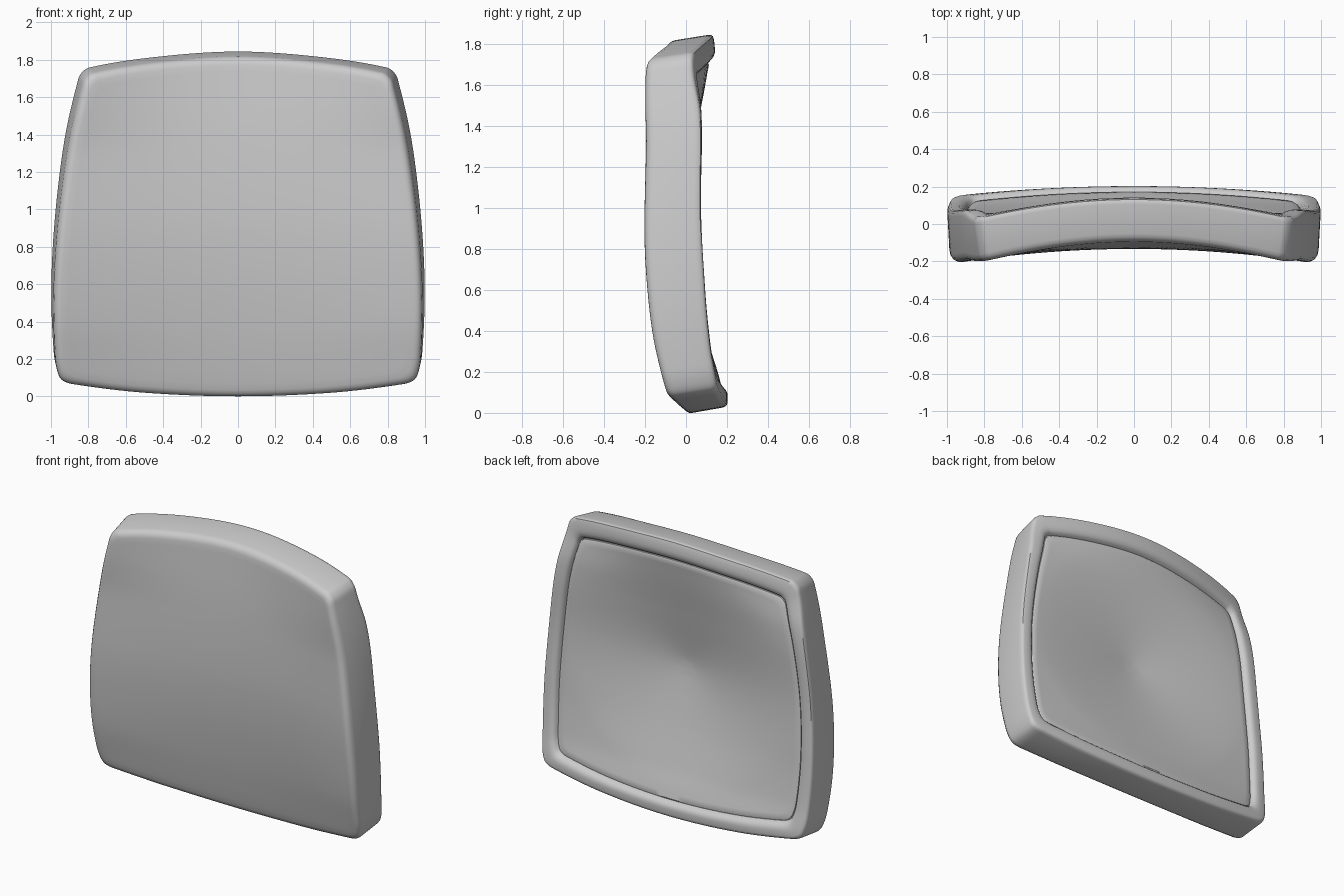
import bpy, bmesh
from mathutils import Vector
from mathutils.geometry import interpolate_bezier

if "Cube" in bpy.data.objects:
    bpy.data.objects.remove(bpy.data.objects["Cube"])

CZ = 0.925  # centre height of the outline


def curve_value(table, v):
    """Smooth (Hermite) lookup in a table of (position, value)."""
    n = len(table)
    v = min(max(v, table[0][0]), table[-1][0])
    i = next(k for k in range(n - 1) if v <= table[k + 1][0])

    def slope(k):
        a, b = table[max(k - 1, 0)], table[min(k + 1, n - 1)]
        return (b[1] - a[1]) / (b[0] - a[0])
    (x0, y0), (x1, y1) = table[i], table[i + 1]
    h = x1 - x0
    t = (v - x0) / h
    return ((2*t**3 - 3*t*t + 1) * y0 + (t**3 - 2*t*t + t) * h * slope(i)
            + (3*t*t - 2*t**3) * y1 + (t**3 - t*t) * h * slope(i + 1))


# depth profiles by height: centre line, and sideways bend (times x squared)
FRONT = [(0, -.002), (.15, -.036), (.4, -.08), (.7, -.117), (1, -.133), (1.4, -.124), (1.85, -.09)]
FRONT_BEND = [(0, .075), (.2, .082), (.4, .09), (.7, .085), (1.3, .082), (1.6, .125), (1.85, .165)]
BACK = [(0, .203), (.1, .199), (.3, .147), (.6, .1), (.95, .08), (1.3, .097), (1.6, .126), (1.75, .141), (1.85, .13)]
BACK_BEND = [(0, .065), (.3, .03), (.7, .006), (1.2, .018), (1.45, .05), (1.65, .13), (1.85, .19)]

# right half of the front outline, bottom centre to top centre
HALF = [(0, .012), (.5, .031), (.88, .076), (.945, .098), (.972, .145), (.987, .23), (1, .52),
        (.992, .8), (.966, 1.1), (.924, 1.4), (.864, 1.66), (.845, 1.71), (.8, 1.744), (.45, 1.8), (0, 1.83)]


def outline(steps=8):
    pts = [Vector(p) for p in HALF] + [Vector((-x, z)) for x, z in HALF[-2:0:-1]]
    n = len(pts)
    tan = [(pts[(i + 1) % n] - pts[i - 1]).normalized() for i in range(n)]
    out = []
    for i in range(n):
        a, b = pts[i], pts[(i + 1) % n]
        h = (b - a).length / 3
        out += interpolate_bezier(a, a + tan[i] * h, b - tan[(i + 1) % n] * h, b, steps + 1)[:-1]
    return out


OUT = outline()


def front_y(x, z):
    return curve_value(FRONT, z) - curve_value(FRONT_BEND, z) * x * x


def back_y(x, z):
    return curve_value(BACK, z) - curve_value(BACK_BEND, z) * x * x


def place(p, inset, t, off):
    """Point of the outline, moved in by inset and set at depth t (0 front, 1 back)."""
    dz = p[1] - CZ
    drop = 1.4 if t == 1 and dz > 0 else 1  # the back rim is wider along the top
    x = p[0] * (1 - inset / .95)
    z = CZ + dz * (1 - inset * drop / .91)
    f, b = front_y(x, z), back_y(x, z)
    taper = 1 - (1 - t) * (.005 + .02 * z)
    return Vector((x * taper, f + (b - f) * t + off, z + .018 * (2 * t - 1)))


def loft(name, loops, cap_first=False, cap_last=False):
    """Skin a list of point rings, closing the ends with a fan."""
    bm = bmesh.new()
    loops = [[bm.verts.new(co) for co in ring] for ring in loops]
    n = len(OUT)
    for a, b in zip(loops, loops[1:]):
        for i in range(n):
            j = (i + 1) % n
            bm.faces.new((a[i], a[j], b[j], b[i]))
    for use, loop in ((cap_first, loops[0]), (cap_last, loops[-1])):
        if use:
            c = bm.verts.new(sum((v.co for v in loop), Vector()) / n)
            for i in range(n):
                bm.faces.new((loop[i], loop[(i + 1) % n], c))
    bmesh.ops.recalc_face_normals(bm, faces=bm.faces)
    me = bpy.data.meshes.new(name)
    bm.to_mesh(me)
    bm.free()
    ob = bpy.data.objects.new(name, me)
    bpy.context.collection.objects.link(ob)
    bpy.context.view_layer.objects.active = ob
    ob.select_set(True)
    bpy.ops.object.shade_smooth_by_angle(angle=0.7)
    ob.select_set(False)
    return ob


def rings(specs):
    return [[place(p, *s) for p in OUT] for s in specs]


# cushioned front, rounded side wall and raised back rim
front = [(.88 - .84 * k / 24, 0, 0) for k in range(25)]
wall = [(.025, .012, 0), (.012, .045, 0), (.003, .1, 0), (0, .18, 0), (0, .5, 0), (0, .88, 0),
        (.003, .95, 0), (.009, .985, 0), (.02, 1, 0)]
rim = [(.05, 1, 0), (.065, 1, 0), (.08, 1, -.006), (.09, 1, -.016), (.097, 1, -.036), (.14, 1, -.042)]
loft("backrest_shell", rings(front + wall + rim), cap_first=True)


def dished(co, s):
    """Edge point scaled toward the middle and sunk into the central hollow."""
    x, z = co.x * s, CZ + (co.z - .018 - CZ) * s
    r = min(1, ((x / .87) ** 2 + ((z - .95) / .75) ** 2 + .006) ** .5)
    return Vector((x, back_y(x, z) - .024 - .085 * (1 - r) ** 1.4, z + .018))


# dished panel set inside the rim
edge = rings([(.13, 1, -.042), (.1, 1, -.038), (.101, 1, -.029), (.108, 1, -.024)])
dish = [[dished(co, 1 - k / 25) for co in edge[-1]] for k in range(1, 25)]
loft("back_panel", edge + dish, cap_last=True)
